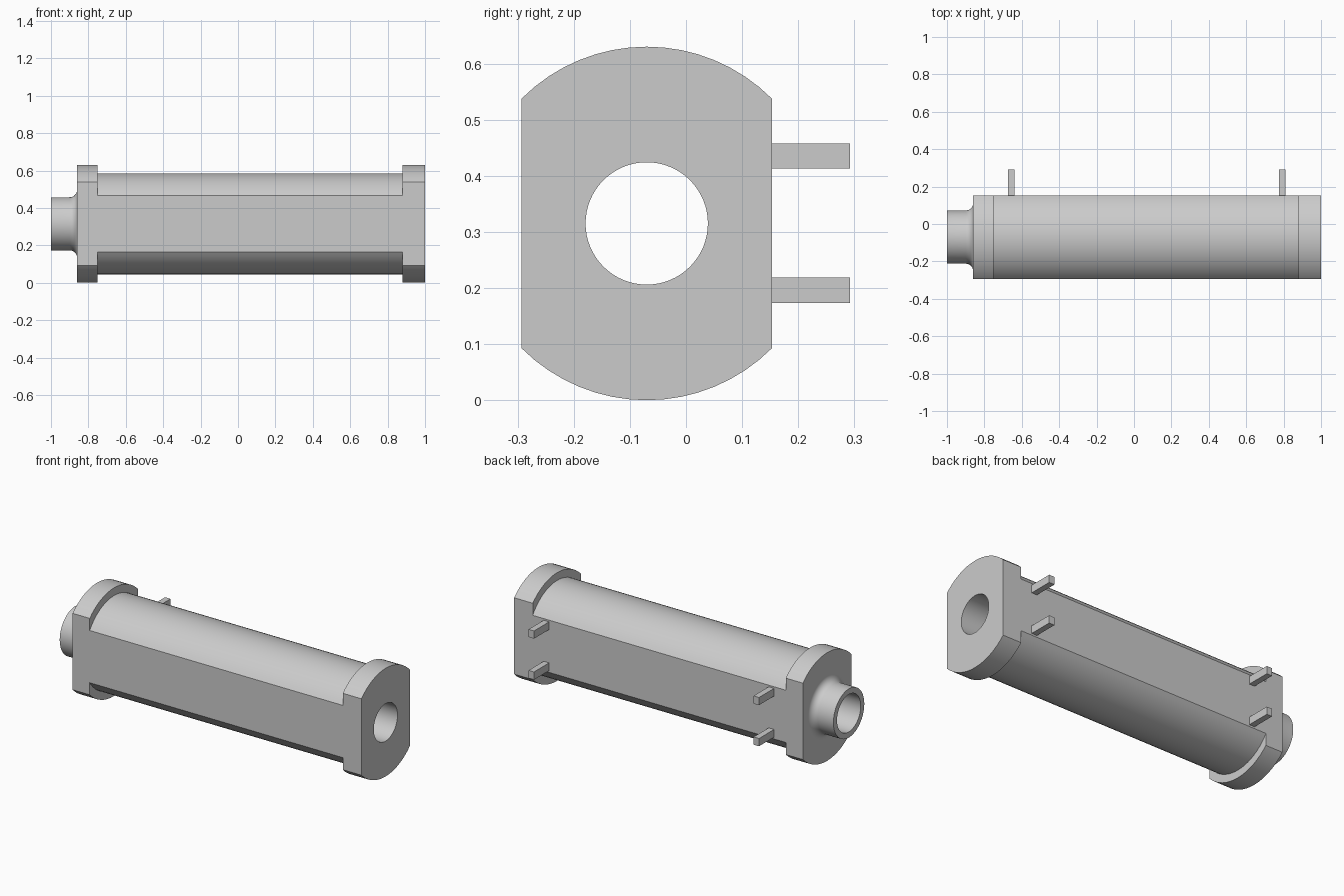
import bpy, bmesh
from math import pi, sin, cos
from mathutils import Vector, Matrix

cube = bpy.data.objects.get("Cube")
if cube:
    bpy.data.objects.remove(cube, do_unlink=True)

# Single plain grey material
grey = bpy.data.materials.new("light_grey")
grey.use_nodes = True
COLOUR = (0.6, 0.6, 0.6, 1)
grey.diffuse_color = COLOUR
grey.node_tree.nodes["Principled BSDF"].inputs["Base Color"].default_value = COLOUR

AXIS = Vector((0, -0.07, 0.315))   # centre line of the barrel
HALF = 0.223                       # half distance between the flat sides
BORE, NECK, BODY, FLANGE = 0.109, 0.142, 0.27, 0.315
FILLET = 0.04


def add_object(name, bm):
    bmesh.ops.recalc_face_normals(bm, faces=bm.faces)
    mesh = bpy.data.meshes.new(name)
    bm.to_mesh(mesh)
    bm.free()
    mesh.materials.append(grey)
    obj = bpy.data.objects.new(name, mesh)
    bpy.context.collection.objects.link(obj)
    return obj


# Flanged barrel: turned profile (x, radius) with neck, fillet and bore
profile = [(-1, BORE), (-1, NECK)]
for i in range(9):
    a = i / 8 * pi / 2
    profile.append((-0.86 - FILLET + FILLET * sin(a), NECK + FILLET * (1 - cos(a))))
profile += [(-0.86, FLANGE), (-0.75, FLANGE), (-0.75, BODY),
            (0.88, BODY), (0.88, FLANGE), (1, FLANGE), (1, BORE)]

bm = bmesh.new()
verts = [bm.verts.new((x, 0, r)) for x, r in profile]
edges = [bm.edges.new((v, verts[i - 1])) for i, v in enumerate(verts)]
bmesh.ops.spin(bm, geom=verts + edges, cent=(0, 0, 0), axis=(1, 0, 0),
               angle=2 * pi, steps=64, use_merge=True)
bmesh.ops.remove_doubles(bm, verts=bm.verts, dist=1e-5)

# Mill the flat front and back
for side in (-1, 1):
    cut = bmesh.ops.bisect_plane(bm, geom=bm.verts[:] + bm.edges[:] + bm.faces[:],
                                 plane_co=(0, side * HALF, 0),
                                 plane_no=(0, side, 0), clear_outer=True)
    rim = [e for e in cut["geom_cut"] if isinstance(e, bmesh.types.BMEdge)]
    bmesh.ops.contextual_create(bm, geom=rim)

bmesh.ops.translate(bm, verts=bm.verts, vec=AXIS)
barrel = add_object("flanged_barrel", bm)
bpy.context.view_layer.objects.active = barrel
barrel.select_set(True)
bpy.ops.object.shade_smooth_by_angle(angle=pi / 6)
barrel.select_set(False)

# Four mounting pins on the back flat
for end, x in (("right", -0.657), ("left", 0.792)):
    for level, z in (("lower", 0.196), ("upper", 0.435)):
        bm = bmesh.new()
        bmesh.ops.create_cube(bm, size=1, matrix=Matrix.Translation((x, 0.2175, z))
                              @ Matrix.Diagonal((0.035, 0.149, 0.045, 1)))
        add_object(f"{level}_{end}_pin", bm)
